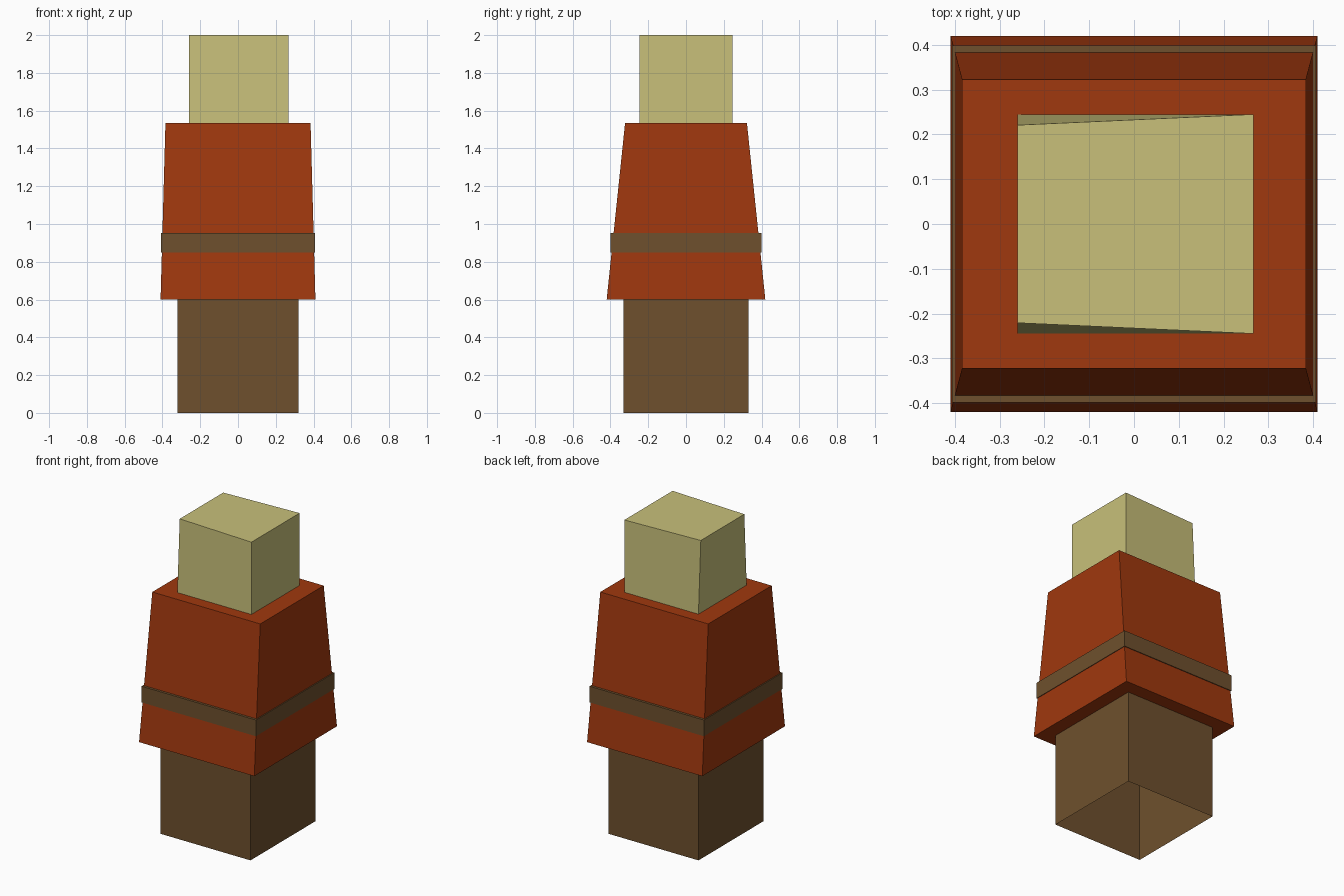
import bpy, bmesh

if "Cube" in bpy.data.objects:
    bpy.data.objects.remove(bpy.data.objects["Cube"])


def material(name, rgb):
    """Flat colour from 0-255 sRGB, stored as linear values."""
    def lin(c):
        c /= 255
        return c / 12.92 if c <= 0.04045 else ((c + 0.055) / 1.055) ** 2.4
    m = bpy.data.materials.new(name)
    m.diffuse_color = (*[lin(c) for c in rgb], 1)
    m.use_nodes = True
    m.node_tree.nodes["Principled BSDF"].inputs["Base Color"].default_value = m.diffuse_color
    return m


def block(name, mat, z0, z1, base, top=None, cx=0.0, skip=()):
    """Box with half sizes (x, y) at base and top; skip removes 'top'/'bottom'."""
    top = top or base
    bm = bmesh.new()
    bmesh.ops.create_cube(bm, size=2)
    for v in bm.verts:
        hx, hy = top if v.co.z > 0 else base
        v.co = (cx + v.co.x * hx, v.co.y * hy, z1 if v.co.z > 0 else z0)
    bm.normal_update()
    doomed = [f for f in bm.faces
              if ("bottom" in skip and f.normal.z < -0.9)
              or ("top" in skip and f.normal.z > 0.9)]
    bmesh.ops.delete(bm, geom=doomed, context='FACES')
    me = bpy.data.meshes.new(name)
    bm.to_mesh(me)
    bm.free()
    me.materials.append(mat)
    ob = bpy.data.objects.new(name, me)
    bpy.context.collection.objects.link(ob)
    return ob


brown = material("brown", (110, 80, 45))
rust = material("rust orange", (160, 56, 14))
cream = material("pale yellow", (200, 192, 122))

# Legs: hollow sleeve, open underneath
block("legs", brown, 0, 0.6, (0.32, 0.33), skip=("top", "bottom"))

# Tapered coat and the belt around it
block("coat", rust, 0.6, 1.535, (0.41, 0.42), (0.384, 0.3225))
block("belt", brown, 0.848, 0.952, (0.407, 0.399))

# Head: top edge pinched slightly on the left side
head = block("head", cream, 1.535, 2.0, (0.2635, 0.245), cx=0.0035)
for v in head.data.vertices:
    if v.co.z > 1.9 and v.co.x < 0:
        v.co.y *= 0.902
